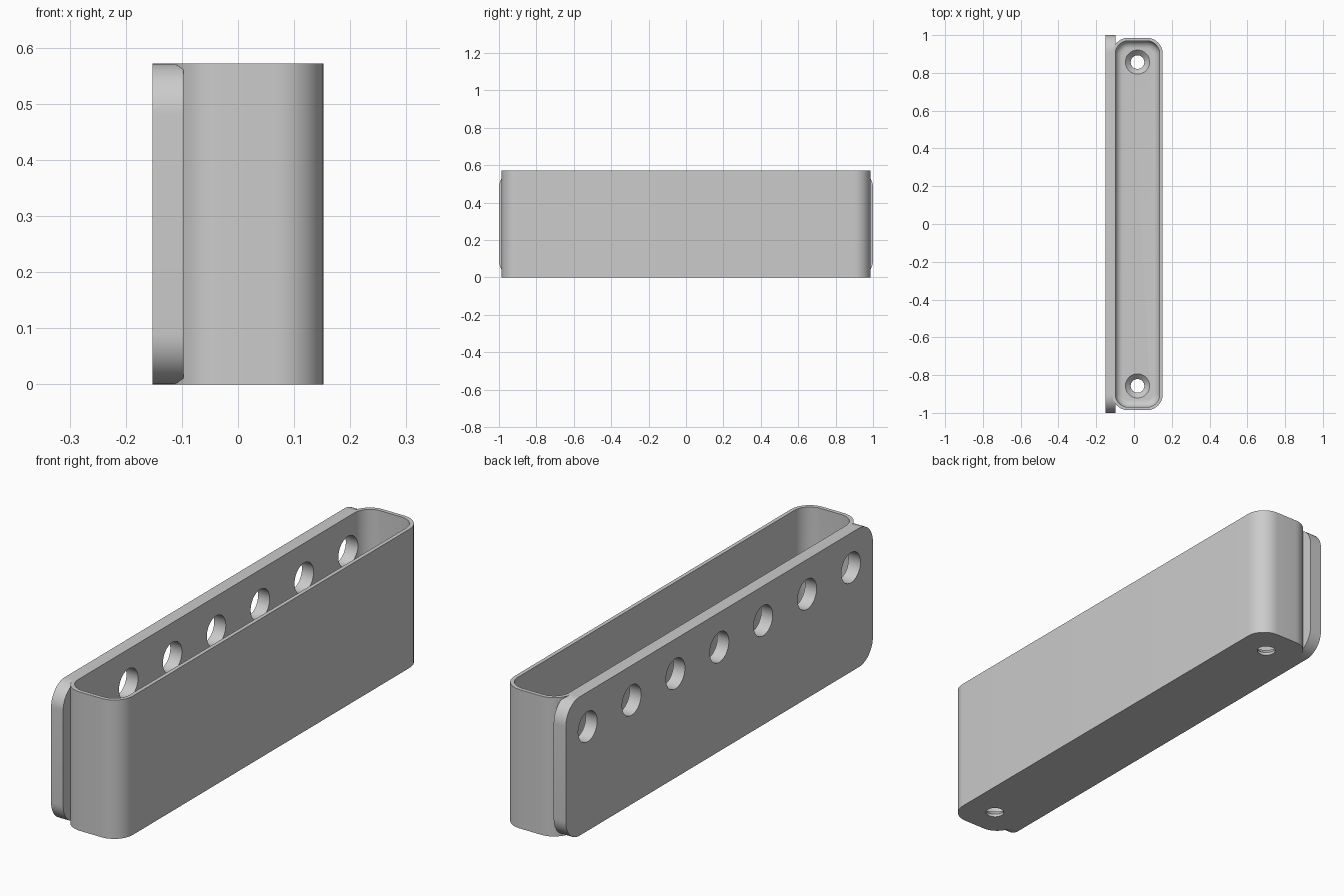
import bpy, bmesh, math
from mathutils import Matrix, Vector

if "Cube" in bpy.data.objects:
    bpy.data.objects.remove(bpy.data.objects["Cube"], do_unlink=True)

H = 0.572          # overall height
PITCH = 0.2857     # hole spacing
TRAY_X = 0.0185    # tray centre line
FLOOR = 0.04

grey = bpy.data.materials.new("light grey")
grey.use_nodes = True
colour = (0.6, 0.6, 0.6, 1)
grey.diffuse_color = colour
grey.node_tree.nodes["Principled BSDF"].inputs["Base Color"].default_value = colour


def rounded_rect(half_u, half_v, radius, steps=12):
    """Counter-clockwise outline with rounded corners."""
    points = []
    for k, (su, sv) in enumerate([(1, 1), (-1, 1), (-1, -1), (1, -1)]):
        for i in range(steps + 1):
            a = (k + i / steps) * math.pi / 2
            points.append((su * (half_u - radius) + radius * math.cos(a),
                           sv * (half_v - radius) + radius * math.sin(a)))
    return points


def loft(name, rings):
    """Closed solid through a stack of equal-length rings."""
    bm = bmesh.new()
    loops = [[bm.verts.new(p) for p in ring] for ring in rings]
    n = len(loops[0])
    for low, high in zip(loops, loops[1:]):
        for i in range(n):
            j = (i + 1) % n
            bm.faces.new((low[i], low[j], high[j], high[i]))
    bm.faces.new(loops[0][::-1])
    bm.faces.new(loops[-1])
    bmesh.ops.recalc_face_normals(bm, faces=bm.faces)
    mesh = bpy.data.meshes.new(name)
    bm.to_mesh(mesh)
    bm.free()
    mesh.materials.append(grey)
    obj = bpy.data.objects.new(name, mesh)
    bpy.context.collection.objects.link(obj)
    return obj


def revolve(name, profile, matrix, sides=48):
    """Solid of revolution from (radius, height) pairs."""
    rings = [[matrix @ Vector((r * math.cos(2 * math.pi * i / sides),
                               r * math.sin(2 * math.pi * i / sides), h))
              for i in range(sides)] for r, h in profile]
    return loft(name, rings)


def combine(target, tool, operation):
    mod = target.modifiers.new("combine", 'BOOLEAN')
    mod.operation = operation
    mod.solver = 'EXACT'
    mod.object = tool
    bpy.context.view_layer.objects.active = target
    bpy.ops.object.modifier_apply(modifier=mod.name)
    bpy.data.objects.remove(tool, do_unlink=True)


# Outer tray block
outline = rounded_rect(0.1335, 0.986, 0.085)
body = loft("wall_tray", [[(TRAY_X + u, v, z) for u, v in outline] for z in (0, H)])

# Mounting plate along the back of the tray
outline = rounded_rect(1.0, H / 2, 0.09)
plate = loft("mounting_plate", [[(x, u, v + H / 2) for u, v in outline] for x in (-0.152, -0.097)])
combine(body, plate, 'UNION')

# Hollow interior with a filleted floor
FILLET = 0.04
rings = []
for i in range(9):
    a = i / 8 * math.pi / 2
    inset = FILLET * (1 - math.sin(a))
    z = FLOOR + FILLET * (1 - math.cos(a))
    rings.append([(TRAY_X + u, v, z) for u, v in
                  rounded_rect(0.1175 - inset, 0.970 - inset, 0.07 - inset)])
rings.append([(x, y, H + 0.1) for x, y, z in rings[-1]])
combine(body, loft("hollow", rings), 'DIFFERENCE')

# Row of round holes through the plate
for k in range(-3, 4):
    place = Matrix.Translation((-0.2, k * PITCH, H * 0.75)) @ Matrix.Rotation(math.pi / 2, 4, 'Y')
    combine(body, revolve("plate_hole", [(0.062, 0), (0.062, 0.15)], place), 'DIFFERENCE')

# Countersunk screw holes in the floor
for side in (-1, 1):
    place = Matrix.Translation((TRAY_X, side * 3 * PITCH, 0))
    profile = [(0.036, -0.05), (0.036, 0.012), (0.07, 0.046), (0.07, 0.06)]
    combine(body, revolve("screw_hole", profile, place), 'DIFFERENCE')

# Smooth the curves, keep the rims crisp
bpy.ops.object.select_all(action='DESELECT')
body.select_set(True)
bpy.context.view_layer.objects.active = body
bpy.ops.object.shade_smooth_by_angle(angle=math.radians(30))
